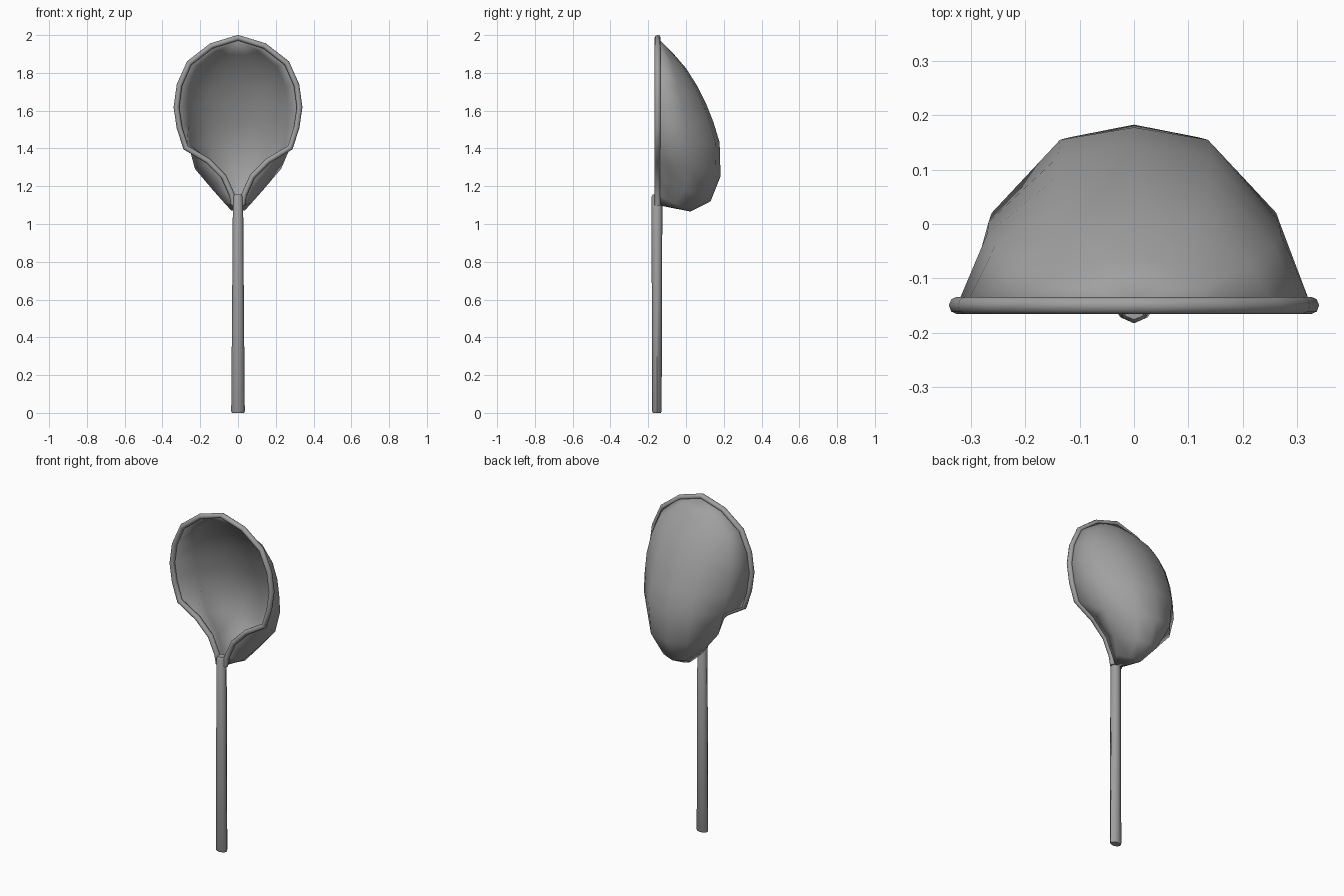
import bpy, bmesh, math
from mathutils import Vector

cube = bpy.data.objects.get("Cube")
if cube:
    bpy.data.objects.remove(cube, do_unlink=True)

metal = bpy.data.materials.new("grey metal")
metal.use_nodes = True
GREY = (0.35, 0.35, 0.35, 1)
metal.diffuse_color = GREY
metal.node_tree.nodes["Principled BSDF"].inputs["Base Color"].default_value = GREY

RIM_Y = -0.15
# rim half-width, rim z, belly half-width, keel y, keel z
STATIONS = [
    (.140, 1.943, .110, -.065, 1.90), (.258, 1.852, .210, .000, 1.825),
    (.310, 1.735, .256, .060, 1.73), (.326, 1.618, .270, .105, 1.64),
    (.310, 1.510, .268, .145, 1.54), (.277, 1.405, .262, .178, 1.432),
    (.160, 1.335, .228, .183, 1.252), (.075, 1.250, .135, .130, 1.12),
    (.032, 1.155, .070, .024, 1.066), (.022, 1.100, .018, -.125, 1.095),
]
TIP = Vector((0, RIM_Y, 1.986))


def finish(name, bm, angle):
    bmesh.ops.recalc_face_normals(bm, faces=bm.faces)
    mesh = bpy.data.meshes.new(name)
    bm.to_mesh(mesh)
    bm.free()
    ob = bpy.data.objects.new(name, mesh)
    bpy.context.collection.objects.link(ob)
    mesh.materials.append(metal)
    bpy.ops.object.select_all(action="DESELECT")
    ob.select_set(True)
    bpy.context.view_layer.objects.active = ob
    bpy.ops.object.shade_smooth_by_angle(angle=math.radians(angle))
    return ob


def bridge(bm, a, b, closed):
    n = len(a)
    for i in range(n if closed else n - 1):
        j = (i + 1) % n
        bm.faces.new((a[i], a[j], b[j], b[i]))


# bowl: cross-sections from rim to keel to rim, lofted downwards
bm = bmesh.new()
rows = []
for w, rz, belly, ky, kz in STATIONS:
    rim, keel = Vector((w, RIM_Y, rz)), Vector((0, ky, kz))
    half = [rim]
    for x, t in ((belly, .52), (belly * .52, .93)):
        p = rim.lerp(keel, t)
        p.x = x
        half.append(p)
    section = half + [keel] + [Vector((-p.x, p.y, p.z)) for p in reversed(half)]
    rows.append([bm.verts.new(p) for p in section])
tip = bm.verts.new(TIP)
for a, b in zip(rows[0], rows[0][1:]):
    bm.faces.new((tip, a, b))
for a, b in zip(rows, rows[1:]):
    bridge(bm, a, b, False)
bowl = finish("bowl", bm, 60)
shell = bowl.modifiers.new("thickness", "SOLIDIFY")
shell.thickness = 0.008
shell.offset = -1

# rim: rounded bead following the bowl's edge
right = [Vector((s[0], RIM_Y, s[1])) for s in STATIONS]
path = [Vector((-p.x, p.y, p.z)) for p in reversed(right)] + [TIP] + right
bm = bmesh.new()
rings = []
for i, p in enumerate(path):
    t = (path[min(i + 1, len(path) - 1)] - path[max(i - 1, 0)]).normalized()
    side = Vector((t.z, 0, -t.x))
    ring = []
    for k in range(8):
        a = math.tau * k / 8
        ring.append(bm.verts.new(p + side * .015 * math.cos(a) + Vector((0, .016 * math.sin(a), 0))))
    rings.append(ring)
for a, b in zip(rings, rings[1:]):
    bridge(bm, a, b, True)
for end in (rings[0], rings[-1]):
    bm.faces.new(end)
finish("rim", bm, 60)

# handle: tapering octagonal rod with softened ends
bm = bmesh.new()
rings = []
for z, rx, ry in ((0, .031, .021), (.008, .036, .025), (.6, .031, .027),
                  (1.143, .027, .029), (1.155, .022, .022)):
    rings.append([bm.verts.new((rx * math.cos(math.tau * k / 8),
                                -.154 + ry * math.sin(math.tau * k / 8), z)) for k in range(8)])
for a, b in zip(rings, rings[1:]):
    bridge(bm, a, b, True)
for end in (rings[0], rings[-1]):
    bm.faces.new(end)
finish("handle", bm, 50)
